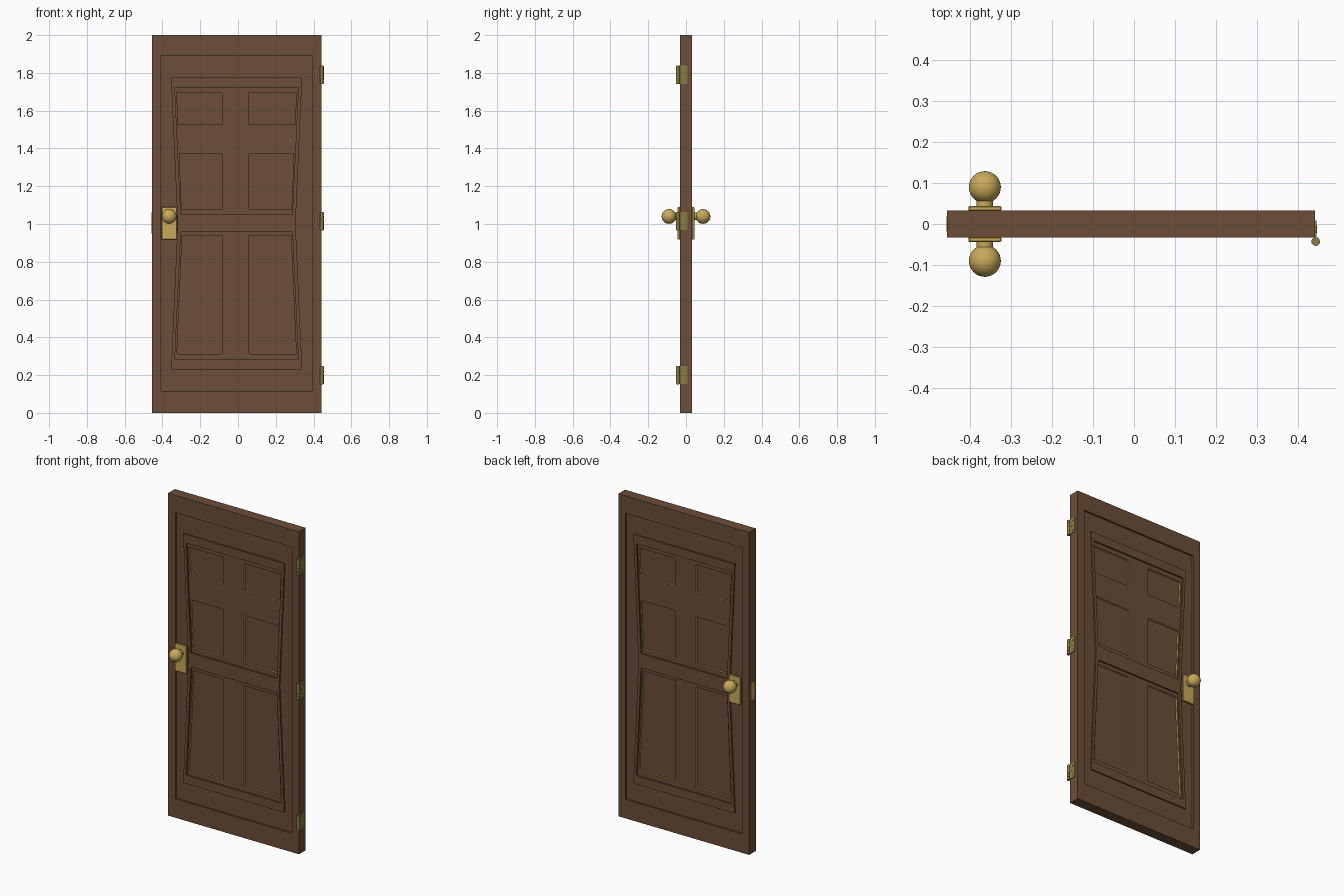
import bpy, bmesh, math
from mathutils import Vector
from mathutils.geometry import tessellate_polygon

if "Cube" in bpy.data.objects:
    bpy.data.objects.remove(bpy.data.objects["Cube"])


def material(name, rgb):
    m = bpy.data.materials.new(name)
    m.diffuse_color = (*rgb, 1)
    m.use_nodes = True
    m.node_tree.nodes["Principled BSDF"].inputs["Base Color"].default_value = m.diffuse_color
    return m


WOOD = material("brown_wood", (0.15, 0.075, 0.04))
BRASS = material("brass", (0.58, 0.40, 0.10))
DULL = material("aged_brass", (0.25, 0.20, 0.06))
CX = -0.0075                                   # middle of the door slab
Y_SLAB, Y_FIELD, Y_FRAME, Y_INNER, Y_PANEL = 0.033, 0.022, 0.031, 0.021, 0.010


# ---- Door slab: stepped, both faces alike
def trap(w0, z0, w1, z1):
    return [(CX - w0, z0), (CX + w0, z0), (CX + w1, z1), (CX - w1, z1)]


def panels(w0, z0, w1, z1):
    return [[(CX - w0, z0), (-0.085, z0), (-0.085, z1), (CX - w1, z1)],
            [(0.057, z0), (CX + w0, z0), (CX + w1, z1), (0.057, z1)]]


edge = trap(0.449, 0, 0.449, 2)
field = trap(0.4, 0.117, 0.4, 1.892)
frame = [(CX - 0.347, 0.23), (CX + 0.347, 0.23), (CX + 0.312, 1.0),
         (CX + 0.347, 1.775), (CX - 0.347, 1.775), (CX - 0.312, 1.0)]
lower = trap(0.327, 0.283, 0.295, 0.96)
upper = trap(0.295, 1.049, 0.327, 1.722)
low_panels = panels(0.316, 0.313, 0.288, 0.938)
up_panels = panels(0.291, 1.076, 0.303, 1.373) + panels(0.309, 1.526, 0.317, 1.696)

bm = bmesh.new()


def region(y, outer, *holes):
    loops = [[Vector((x, z, 0)) for x, z in l] for l in (outer, *holes)]
    verts = [bm.verts.new((p.x, y, p.y)) for l in loops for p in l]
    for tri in tessellate_polygon(loops):
        a, b, c = (verts[i] for i in tri)
        n = (b.co - a.co).cross(c.co - a.co)
        bm.faces.new((a, b, c) if n.y * y > 0 else (a, c, b))


def wall(loop, ya, yb, outward=False, mat=0):
    for (x0, z0), (x1, z1) in zip(loop, loop[1:] + loop[:1]):
        f = bm.faces.new([bm.verts.new(p) for p in
                          ((x0, ya, z0), (x1, ya, z1), (x1, yb, z1), (x0, yb, z0))])
        f.normal_update()
        n = Vector((z1 - z0, 0, x0 - x1))      # outside of a counter-clockwise loop
        if (f.normal.dot(n) > 0) != outward:
            f.normal_flip()
        f.material_index = mat


wall(edge, -Y_SLAB, Y_SLAB, True)
for s in (-1, 1):
    region(s * Y_SLAB, edge, field)
    wall(field, s * Y_SLAB, s * Y_FIELD)
    region(s * Y_FIELD, field, frame)
    wall(frame, s * Y_FIELD, s * Y_FRAME, True)
    region(s * Y_FRAME, frame, lower, upper)
    for recess, group in ((lower, low_panels), (upper, up_panels)):
        wall(recess, s * Y_FRAME, s * Y_INNER)
        region(s * Y_INNER, recess, *group)
        for p in group:
            wall(p, s * Y_INNER, s * Y_PANEL, mat=1)
            region(s * Y_PANEL, p)
bmesh.ops.remove_doubles(bm, verts=bm.verts, dist=1e-5)
bmesh.ops.dissolve_limit(bm, angle_limit=0.01, verts=bm.verts, edges=bm.edges,
                         delimit={'MATERIAL'})
me = bpy.data.meshes.new("door_slab")
bm.to_mesh(me)
bm.free()
me.materials.append(WOOD)
me.materials.append(BRASS)
bpy.context.collection.objects.link(bpy.data.objects.new("door_slab", me))


# ---- Hardware helpers
def finish(name, mat, smooth=True):
    ob = bpy.context.object
    ob.name = name
    ob.data.materials.append(mat)
    if smooth:
        bpy.ops.object.shade_smooth_by_angle(angle=math.radians(40))
    return ob


def box(name, lo, hi, mat, bevel=0):
    bpy.ops.mesh.primitive_cube_add(size=1, location=[(a + b) / 2 for a, b in zip(lo, hi)])
    ob = bpy.context.object
    ob.scale = [b - a for a, b in zip(lo, hi)]
    bpy.ops.object.transform_apply(location=False, rotation=False)
    if bevel:
        ob.modifiers.new("bevel", 'BEVEL').width = bevel
    return finish(name, mat, False)


def cylinder(name, r, depth, loc, rot, mat, sides=24):
    bpy.ops.mesh.primitive_cylinder_add(vertices=sides, radius=r, depth=depth,
                                        location=loc, rotation=rot)
    return finish(name, mat)


# ---- Knobs, necks and back plates on both faces
KX, KZ = -0.364, 1.04
for s, side in ((-1, "front"), (1, "back")):
    y0, y1 = sorted((s * 0.032, s * 0.044))
    box(side + "_knob_plate", (KX - 0.04, y0, 0.918), (KX + 0.04, y1, 1.09), BRASS, 0.002)
    cylinder(side + "_knob_neck", 0.02, 0.022, (KX, s * 0.052, KZ),
             (math.pi / 2, 0, 0), BRASS)
    bpy.ops.mesh.primitive_uv_sphere_add(segments=32, ring_count=16, radius=0.039,
                                         location=(KX, s * 0.09, KZ),
                                         rotation=(math.pi / 2, 0, 0))
    finish(side + "_knob", BRASS)

# ---- Latch plate on the free edge
box("latch_plate", (-0.458, -0.018, 0.95), (-0.455, 0.018, 1.06), BRASS)

# ---- Hinges: leaf, knuckled barrel and screws
HX, HY = 0.4435, -0.043
for i, z in enumerate((0.2, 1.015, 1.79)):
    tag = f"hinge_{i + 1}_"
    box(tag + "leaf", (0.441, HY, z - 0.048), (0.445, 0.009, z + 0.048), DULL)
    for k in range(5):
        cylinder(f"{tag}knuckle_{k + 1}", 0.0105, 0.0175,
                 (HX, HY, z + (k - 2) * 0.019), (0, 0, 0), DULL, 16)
    cylinder(tag + "pin", 0.007, 0.098, (HX, HY, z), (0, 0, 0), DULL, 16)
    for k, y in ((-1, -0.008), (0, -0.018), (1, -0.008)):
        cylinder(f"{tag}screw_{k + 2}", 0.004, 0.002, (0.4455, y, z + k * 0.03),
                 (0, math.pi / 2, 0), DULL, 12)
